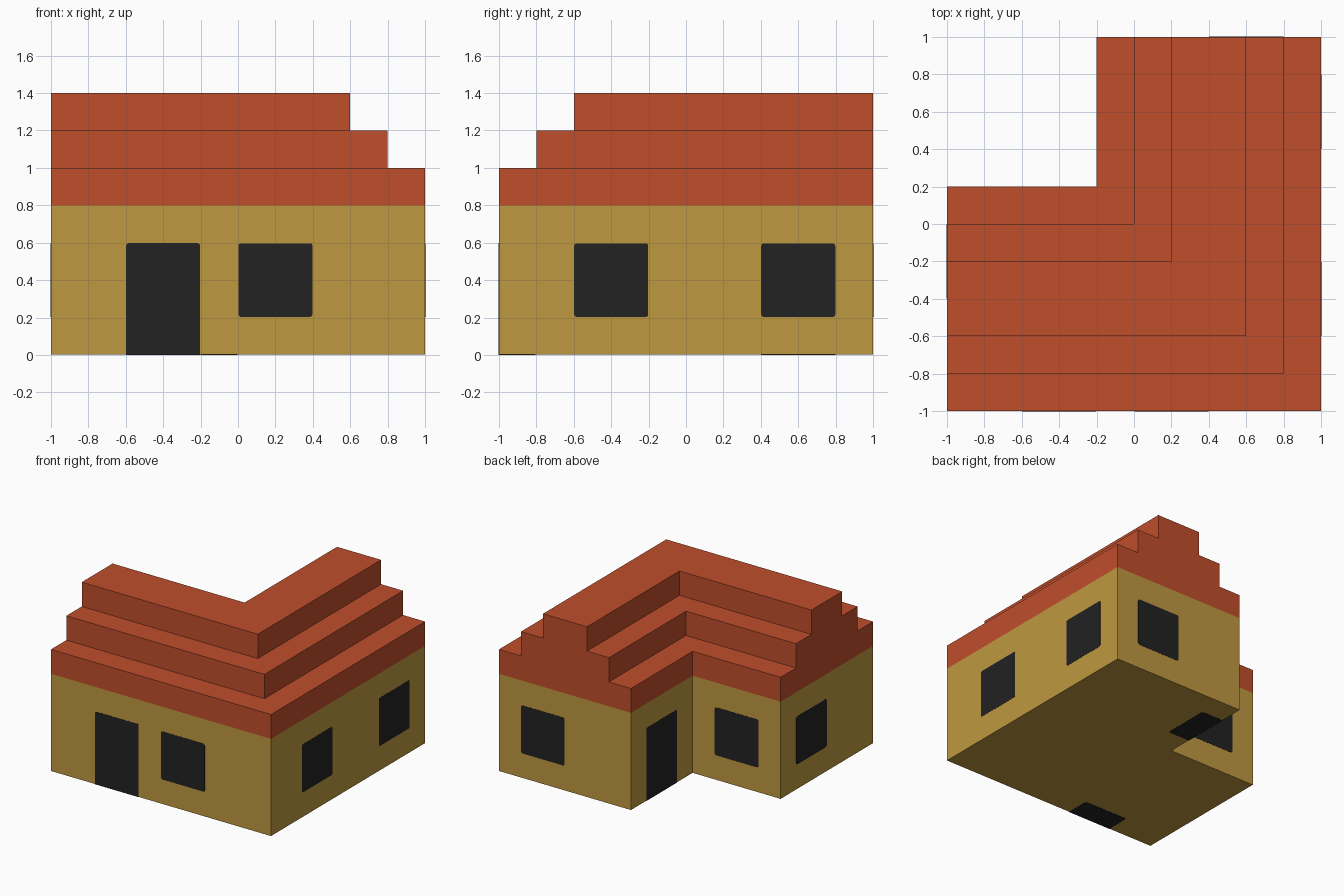
import bpy, bmesh, math
from mathutils import Vector, Matrix

if "Cube" in bpy.data.objects:
    bpy.data.objects.remove(bpy.data.objects["Cube"])


def material(name, srgb):
    mat = bpy.data.materials.new(name)
    lin = [c / 12.92 if c <= 0.04045 else ((c + 0.055) / 1.055) ** 2.4
           for c in (v / 255 for v in srgb)]
    mat.diffuse_color = (*lin, 1)
    mat.use_nodes = True
    mat.node_tree.nodes["Principled BSDF"].inputs["Base Color"].default_value = mat.diffuse_color
    return mat


ROOF = material("terracotta", (192, 78, 44))
WALL = material("ochre", (191, 153, 65))
DARK = material("charcoal", (34, 34, 34))
PROUD = 0.0015  # how far plates stand out from the walls


def finish(bm, name, mat):
    bmesh.ops.recalc_face_normals(bm, faces=bm.faces)
    mesh = bpy.data.meshes.new(name)
    bm.to_mesh(mesh)
    bm.free()
    mesh.materials.append(mat)
    obj = bpy.data.objects.new(name, mesh)
    bpy.context.collection.objects.link(obj)
    return obj


def sweep_l(name, profile, mat):
    """Sweep an open (offset, height) profile round the mitred L-shaped plan."""
    bm = bmesh.new()
    rings = [[bm.verts.new(p) for p in ((-1, -d, z), (d, -d, z), (d, 1, z))]
             for d, z in profile]
    for a, b in zip(rings, rings[1:]):
        for i in range(2):
            bm.faces.new((a[i], a[i + 1], b[i + 1], b[i]))
    for end in (0, 2):  # gable ends
        bm.faces.new([r[end] for r in rings])
    return finish(bm, name, mat)


def plate(name, base, normal, up, width, height, square_base=False):
    """Thin plate with rounded corners; base is the middle of its lower edge."""
    n, v = Vector(normal), Vector(up)
    u = v.cross(n)
    frame = Matrix((u, v, n)).transposed()
    r, w = 0.014, width / 2
    outline = []
    for i, (sx, sy) in enumerate(((1, 0), (1, 1), (-1, 1), (-1, 0))):
        if sy == 0 and square_base:
            outline.append((sx * w, 0))
            continue
        cx, cy = sx * (w - r), (height - r if sy else r)
        for k in range(4):
            a = math.radians(-90 + 90 * i + 30 * k)
            outline.append((cx + r * math.cos(a), cy + r * math.sin(a)))
    bm = bmesh.new()
    face = bm.faces.new([bm.verts.new(Vector(base) + frame @ Vector((x, y, -PROUD)))
                         for x, y in outline])
    top = bmesh.ops.extrude_face_region(bm, geom=[face])["geom"]
    bmesh.ops.translate(bm, vec=n * 2 * PROUD,
                        verts=[g for g in top if isinstance(g, bmesh.types.BMVert)])
    return finish(bm, name, DARK)


# Walls with floor, open where the roof sits
sweep_l("walls", [(1, 0.8), (1, PROUD), (-0.2, PROUD), (-0.2, 0.8)], WALL)

# Stepped roof: three tiers up the inner side, then down the outer side
inner, outer = [], []
for i in range(3):
    for z in (0.8 + 0.2 * i, 1.0 + 0.2 * i):
        inner.append((-0.2 + 0.2 * i, z))
        outer.append((1 - 0.2 * i, z))
sweep_l("stepped_roof", inner + outer[::-1], ROOF)

# Windows: wall point under the sill, outward direction
Z = (0, 0, 1)
windows = {
    "front_window": ((0.2, -1), (0, -1, 0)),
    "right_front_window": ((1, -0.4), (1, 0, 0)),
    "right_back_window": ((1, 0.6), (1, 0, 0)),
    "back_window": ((0.6, 1), (0, 1, 0)),
    "courtyard_window": ((-0.6, 0.2), (0, 1, 0)),
    "left_window": ((-1, -0.2), (-1, 0, 0)),
}
for name, (pos, normal) in windows.items():
    plate(name, (*pos, 0.203), normal, Z, 0.396, 0.394)

# Doors, each with a dark threshold let into the floor
doors = {
    "front_door": ((-0.4, -1), (0, -1, 0)),
    "courtyard_door": ((-0.2, 0.6), (-1, 0, 0)),
}
for name, (pos, normal) in doors.items():
    plate(name, (*pos, 0), normal, Z, 0.396, 0.598, True)
    plate(name + "_threshold", (*pos, PROUD), (0, 0, -1), -Vector(normal),
          0.396, 0.196, True)
